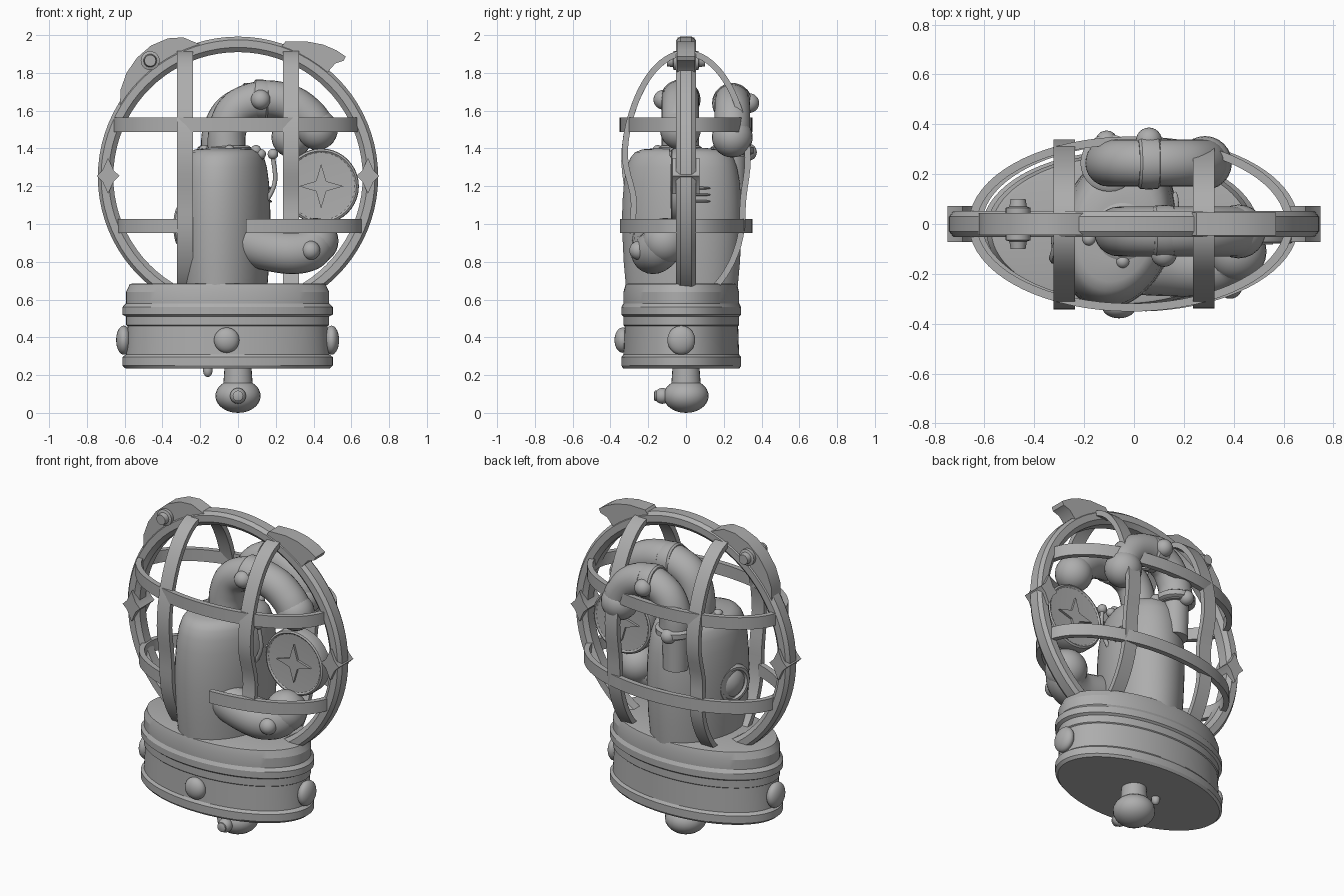
import bpy, bmesh, math
from math import sin, cos, pi, tau
from mathutils import Vector, Matrix

if "Cube" in bpy.data.objects:
    bpy.data.objects.remove(bpy.data.objects["Cube"], do_unlink=True)

grey = bpy.data.materials.new("plain_grey")
grey.use_nodes = True
COL = (0.42, 0.42, 0.42, 1)
grey.diffuse_color = COL
grey.node_tree.nodes["Principled BSDF"].inputs["Base Color"].default_value = COL


def finish(name, bm, angle=35):
    bmesh.ops.recalc_face_normals(bm, faces=bm.faces)
    me = bpy.data.meshes.new(name)
    bm.to_mesh(me)
    bm.free()
    me.materials.append(grey)
    ob = bpy.data.objects.new(name, me)
    bpy.context.collection.objects.link(ob)
    bpy.ops.object.select_all(action='DESELECT')
    ob.select_set(True)
    bpy.context.view_layer.objects.active = ob
    bpy.ops.object.shade_smooth_by_angle(angle=math.radians(angle))
    return ob


def loft(name, rings, closed=False, matrix=None, angle=35):
    """Skin a list of equal cross-sections; cap the ends unless closed."""
    bm = bmesh.new()
    vs = [[bm.verts.new(p) for p in r] for r in rings]
    n = len(vs[0])
    for i in range(len(vs) if closed else len(vs) - 1):
        a, b = vs[i], vs[(i + 1) % len(vs)]
        for j in range(n):
            k = (j + 1) % n
            bm.faces.new((a[j], a[k], b[k], b[j]))
    if not closed:
        bm.faces.new(vs[0])
        bm.faces.new(vs[-1])
    if matrix:
        bm.transform(matrix)
    return finish(name, bm, angle)


def lathe(name, prof, loc=(0, 0, 0), sx=1, sy=1, rot=None, n=48, angle=35):
    """Turn (radius, height) pairs into an elliptical solid."""
    rings = [[Vector((r * sx * cos(tau * i / n), r * sy * sin(tau * i / n), z))
              for i in range(n)] for r, z in prof]
    return loft(name, rings, False, Matrix.Translation(loc) @ (rot or Matrix()), angle)


def ball(name, loc, r, scale=(1, 1, 1)):
    bm = bmesh.new()
    bmesh.ops.create_uvsphere(bm, u_segments=24, v_segments=14, radius=r)
    bm.transform(Matrix.Translation(loc) @ Matrix.Diagonal((*scale, 1)))
    return finish(name, bm, 60)


def plate(name, pts, y0, y1):
    """Extrude an x-z outline from y0 to y1."""
    return loft(name, [[Vector((x, y, z)) for x, z in pts] for y in (y0, y1)])


def band(name, frames, width, thick):
    """Flat strap from (point, outward, side) frames."""
    corners = ((-1, -1), (1, -1), (1, 1), (-1, 1))
    return loft(name, [[p + o * (a * thick / 2) + s * (b * width / 2) for a, b in corners]
                       for p, o, s in frames])


def smooth_path(pts, steps=8):
    """Catmull-Rom samples through the points."""
    P = [Vector(p) for p in pts]
    P = [2 * P[0] - P[1]] + P + [2 * P[-1] - P[-2]]
    out = []
    for a, b, c, d in zip(P, P[1:], P[2:], P[3:]):
        for k in range(steps):
            t = k / steps
            out.append((2 * b + (c - a) * t + (2 * a - 5 * b + 4 * c - d) * t * t
                        + (3 * b - a - 3 * c + d) * t ** 3) / 2)
    return out + [P[-2]]


def tube(name, pts, r):
    path = smooth_path(pts)
    side, rings = Vector((0, 1, 0)), []
    for i, p in enumerate(path):
        t = (path[min(i + 1, len(path) - 1)] - path[max(i - 1, 0)]).normalized()
        u = side.cross(t).normalized()
        v = t.cross(u)
        rings.append([p + r * (cos(a) * u + sin(a) * v)
                      for a in [tau * k / 24 for k in range(24)]])
    return loft(name, rings)


def star(cx, cz, rx, rz, inner):
    return [(cx + (rx if k % 2 == 0 else inner) * cos(k * pi / 4),
             cz + (rz if k % 2 == 0 else inner) * sin(k * pi / 4)) for k in range(8)]


FACE_FRONT = Matrix.Rotation(pi / 2, 4, 'X')
FACE_SIDE = Matrix.Rotation(-pi / 2, 4, 'Y')
BODY_TURN = Matrix.Rotation(-.28, 4, 'Z')

# Oval base drum with flanges
lathe("base_drum", [(.97, .235), (1, .25), (1, .295), (.965, .31), (.95, .46), (.965, .465),
                    (.965, .51), (1, .52), (1, .56), (.965, .58), (.965, .64),
                    (.93, .682), (.9, .685)], (-.055, -.025, 0), .557, .317, n=72, angle=18)
for nm, loc, s in (("front", (-.06, -.335, .385), (1, .65, 1)),
                   ("right", (-.605, -.025, .385), (.6, 1.1, 1.15)),
                   ("left", (.495, -.025, .385), (.6, 1.1, 1.15))):
    ball("base_knob_" + nm, loc, .067, s)

# Foot under the drum
lathe("foot_stem", [(.07, .26), (.075, .19), (.08, .12)], n=24)
ball("foot_ball", (0, 0, .09), .12, (1, 1, .75))
ball("foot_stud", (0, -.125, .09), .042)
lathe("foot_stud_cap", [(.028, 0), (.028, .075), (.018, .08)], (0, -.09, .09),
      rot=FACE_FRONT, n=20)
ball("small_tab", (-.16, 0, .225), .025, (1, 1, 1.4))

# Inner barrel body, domed and turned a little
lathe("body", [(.93, .66), (.97, .8), (1, 1.0), (.99, 1.12), (.965, 1.22), (.92, 1.3),
               (.86, 1.35), (.78, 1.38), (.66, 1.395), (.4, 1.402)],
      (-.068, -.022, 0), .232, .324, rot=BODY_TURN)
lathe("porthole", [(.12, 0), (.12, .03), (.105, .045), (.09, .045), (.082, .03),
                   (.065, .045), (.02, .06)], (-.27, -.05, .99), rot=BODY_TURN @ FACE_SIDE, n=32)
for k in range(3):
    ball("vent_slit", (.165, .08, 1.12 + k * .035), .05, (.3, 1, .15))
for x in (.12, .185):
    tube("feeler_stem", [(.14, -.04, 1.1), (x + .01, -.05, 1.22), (x, -.06, 1.36)], .012)
    ball("feeler_tip", (x, -.06, 1.37), .028)

# Curved arms with collars and knobs
ARMS = {
    "front_arm": ([(-.06, -.03, 1.35), (-.055, -.03, 1.5), (0, -.03, 1.61), (.14, -.03, 1.66),
                   (.28, -.03, 1.635), (.37, -.03, 1.57), (.42, -.03, 1.5)], .1, .108),
    "back_arm": ([(-.1, .245, 1.36), (-.095, .245, 1.48), (-.04, .245, 1.59), (.08, .245, 1.645),
                  (.2, .245, 1.61), (.27, .245, 1.53), (.285, .245, 1.46)], .095, .108),
    "lower_arm": ([(.03, -.17, .91), (.15, -.175, .87), (.28, -.175, .85), (.37, -.15, .865),
                   (.41, -.11, .91)], .115, .122),
}
for nm, (pts, r, tip) in ARMS.items():
    tube(nm, pts, r)
    ball(nm + "_tip", pts[-1], tip)
for nm, x, y, z, face in (("front", .12, -.03, 1.658, -1), ("back", .06, .245, 1.64, 1)):
    lathe(nm + "_elbow_collar", [(.095, -.045), (.104, -.035), (.107, 0), (.104, .035),
                                 (.095, .045)],
          (x, y, z), rot=FACE_SIDE @ Matrix.Rotation(.1, 4, 'Y'), n=28)
    ball(nm + "_elbow_knob", (x, y + face * .09, z), .052)
for nm, x, y in (("front", -.045, -.03), ("back", -.1, .245)):
    lathe(nm + "_wrist_collar", [(.1, 1.365), (.115, 1.375), (.115, 1.405), (.1, 1.415)],
          (x, y, 0), n=28)
for x, y in ((-.18, -.06), (-.045, -.15), (.095, -.06)):
    ball("wrist_knob_small", (x, y, 1.39), .028)
ball("wrist_knob_back", (-.11, .33, 1.38), .045)
ball("wrist_knob_side", (.005, .2, 1.38), .035)
lathe("back_neck", [(.075, 1.15), (.08, 1.38)], (-.1, .24, 0), n=24)
ball("lower_arm_knob", (.385, -.25, .86), .05)

# Star disc, alike on both faces
lathe("star_disc", [(.1, -.033), (.178, -.037), (.187, -.044), (.197, -.038), (.2, -.028),
                    (.2, .028), (.197, .038), (.187, .044), (.178, .037), (.1, .033)],
      (.44, -.035, 1.2), rot=FACE_FRONT, n=40)
plate("disc_star", star(.44, 1.2, .118, .118, .038), -.082, .012)

# Main ring of the cage
section = ((.66, -.03), (.66, .03), (.685, .052), (.725, .052), (.742, .03),
           (.742, -.03), (.725, -.052), (.685, -.052))
loft("main_ring", [[Vector((r * cos(a), y, 1.25 + r * sin(a))) for r, y in section]
                   for a in [tau * i / 80 for i in range(80)]], closed=True)
for nm, s in (("left", 1), ("right", -1)):
    plate("ring_diamond_" + nm, star(s * .688, 1.255, .06, .095, .042), -.072, .072)


# Upright hoops, drawn in at mid height by a given amount front and back
def hoop(name, x, start, end, front, back):
    frames = []
    for i in range(64):
        a = math.radians(start + (end - start) * i / 63)
        z = 1.25 + .655 * sin(a)
        pinch = 1 - (front if cos(a) < 0 else back) * math.exp(-((z - 1.13) / .16) ** 2)
        frames.append((Vector((x, .335 * cos(a) * pinch, z)),
                       Vector((0, cos(a) / .335, sin(a) / .655)).normalized(),
                       Vector((1, 0, 0))))
    band(name, frames, .085, .032)


hoop("left_upright_hoop", .28, -90, 207, .16, .08)
hoop("right_upright_hoop", -.28, -90, 270, .08, .15)


# Level straps round the cage
def strap(name, cx, z, start, end):
    frames = []
    for i in range(72):
        a = math.radians(start + (end - start) * i / 71)
        frames.append((Vector((cx + .635 * cos(a), .335 * sin(a), z)),
                       Vector((cos(a) / .635, sin(a) / .335, 0)).normalized(),
                       Vector((0, 0, 1))))
    band(name, frames, .075, .032)


strap("upper_strap", -.012, 1.525, 0, 360)
strap("lower_strap", .01, .99, -87, 239)

# Fins on the ring
plate("right_fin", [(-.625, 1.61), (-.622, 1.71), (-.59, 1.8), (-.535, 1.88), (-.46, 1.945),
                    (-.37, 1.983), (-.29, 1.988), (-.2, 1.95), (-.3, 1.88), (-.44, 1.79),
                    (-.55, 1.69)], -.045, .045)
lathe("fin_stud", [(.03, -.1), (.035, -.07), (.05, -.065), (.05, .065), (.035, .07), (.03, .1)],
      (-.465, 0, 1.865), rot=FACE_FRONT, n=24)
plate("left_fin", [(.22, 1.925), (.25, 1.965), (.36, 1.967), (.45, 1.95), (.52, 1.92),
                   (.57, 1.887), (.56, 1.865), (.515, 1.85), (.48, 1.81), (.44, 1.77),
                   (.33, 1.86)], -.047, .047)
